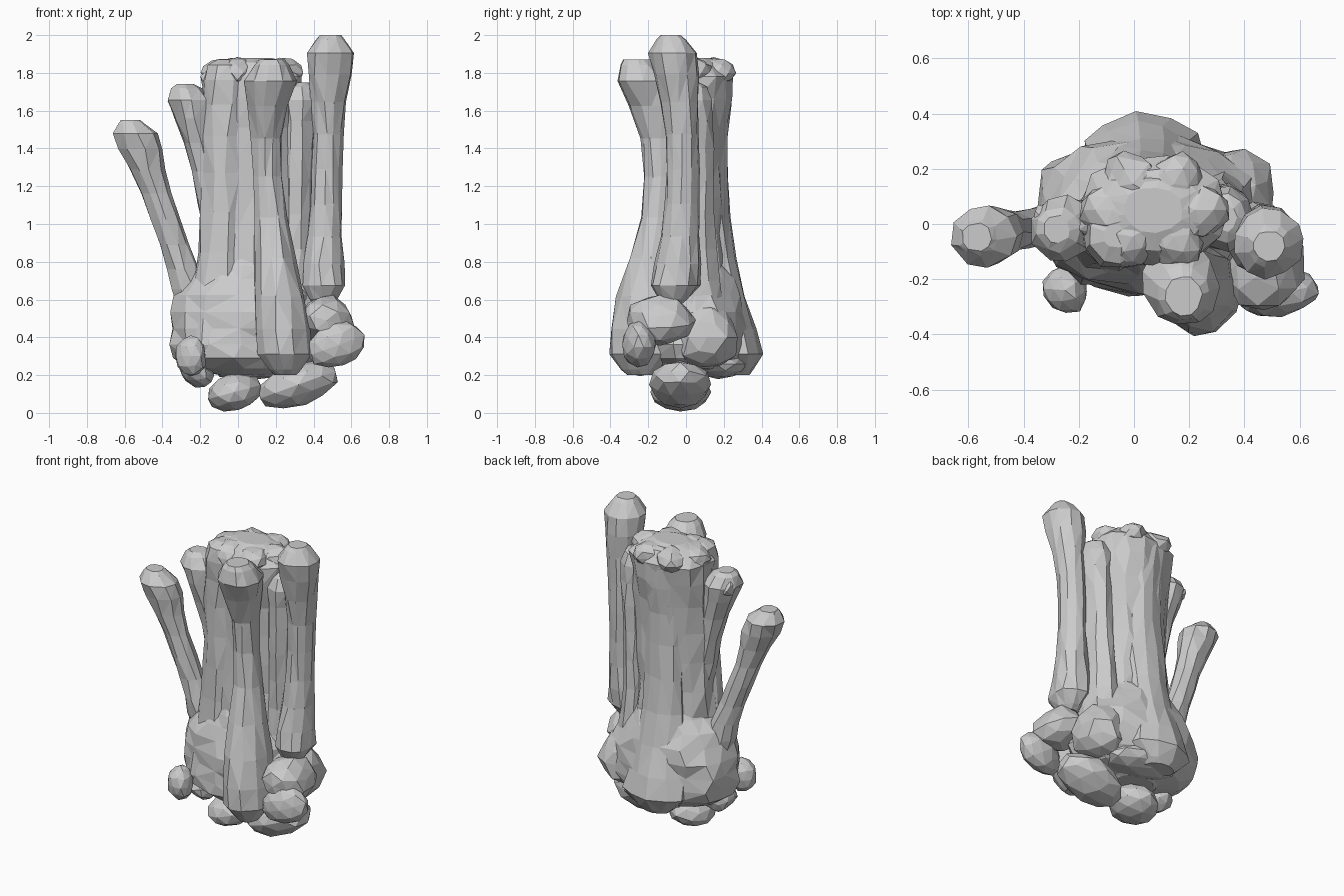
import bpy, bmesh, math, random
from mathutils import Matrix, Vector

random.seed(4)
default_cube = bpy.data.objects.get("Cube")
if default_cube:
    bpy.data.objects.remove(default_cube, do_unlink=True)

# One plain bone grey
bone_grey = bpy.data.materials.new("bone grey")
bone_grey.use_nodes = True
bone_grey.diffuse_color = (.6, .6, .6, 1)
shader = bone_grey.node_tree.nodes["Principled BSDF"]
shader.inputs["Base Color"].default_value = bone_grey.diffuse_color


def finish(name, bm):
    bmesh.ops.recalc_face_normals(bm, faces=bm.faces)
    mesh = bpy.data.meshes.new(name)
    bm.to_mesh(mesh)
    bm.free()
    mesh.materials.append(bone_grey)
    obj = bpy.data.objects.new(name, mesh)
    bpy.context.collection.objects.link(obj)


def wobble(amount):
    return 1 + random.uniform(-amount, amount)


def bone(name, foot, head, foot_size, waist, head_size,
         bow=(0, 0, 0), narrow=.5, dome=1, sides=11, rings=12):
    """Faceted bone from foot to head: domed, flared ends and a bowed waist.
    narrow is where along the bone the waist sits; dome is how round the ends are."""
    bm = bmesh.new()
    foot, head, bow = Vector(foot), Vector(head), Vector(bow)
    foot_size, waist, head_size = Vector(foot_size), Vector(waist), Vector(head_size)
    length = (head - foot).length
    loops = []
    for ring in range(rings + 1):
        # Rings crowd towards the ends, where the bone flares and rounds off
        t = (1 - math.cos(math.pi * ring / rings)) / 2
        along = t ** (math.log(.5) / math.log(narrow))
        end_size = foot_size if along < .5 else head_size
        size = waist.lerp(end_size, math.cos(math.pi * along) ** 4)
        to_end = min(t, 1 - t) * length / (min(end_size) * dome)
        if to_end < 1:
            size *= max(.4, math.sqrt(1 - (1 - to_end) ** 2))
        centre = foot.lerp(head, t) + bow * math.sin(math.pi * along)
        loop = []
        for side in range(sides):
            angle = math.tau * (side + random.uniform(-.2, .2)) / sides
            offset = Vector((size.x * math.cos(angle), size.y * math.sin(angle), 0))
            loop.append(bm.verts.new(centre + offset * wobble(.06)))
        loops.append(loop)
    for low, high in zip(loops, loops[1:]):
        for side in range(sides):
            following = (side + 1) % sides
            bm.faces.new((low[side], low[following], high[following], high[side]))
    caps = [bm.faces.new(loops[0]), bm.faces.new(loops[-1])]
    bmesh.ops.poke(bm, faces=caps)
    bmesh.ops.triangulate(bm, faces=bm.faces)
    finish(name, bm)


def nugget(name, centre, size, tilt=0, spin=0, rough=.06):
    """Faceted pebble-like bone; tilt turns it about y, spin about z, in degrees."""
    bm = bmesh.new()
    bmesh.ops.create_icosphere(bm, subdivisions=2, radius=1)
    for vert in bm.verts:
        vert.co *= wobble(rough)
    turn = Matrix.Rotation(math.radians(spin), 4, "Z") @ Matrix.Rotation(math.radians(tilt), 4, "Y")
    place = Matrix.Translation(centre) @ turn @ Matrix.Diagonal((*size, 1))
    bmesh.ops.transform(bm, matrix=place, verts=bm.verts)
    finish(name, bm)


# Central bundle: wide base, broad shaft and the shafts fused to it
bone("base_block", foot=(.04, .04, .19), head=(.05, .03, .88),
     foot_size=(.34, .28), waist=(.42, .29), head_size=(.22, .18),
     narrow=.35, dome=.4, sides=15)
bone("central_shaft", foot=(.05, .02, .4), head=(.07, .05, 1.88),
     foot_size=(.32, .22), waist=(.25, .17), head_size=(.27, .21), dome=.4, sides=13)
bone("front_right_shaft", foot=(-.1, -.07, .25), head=(-.06, -.04, 1.87),
     foot_size=(.22, .17), waist=(.12, .1), head_size=(.13, .12), dome=.5, sides=9)
bone("left_inner_shaft", foot=(.3, .05, .35), head=(.33, .02, 1.75),
     foot_size=(.16, .18), waist=(.08, .12), head_size=(.11, .12), dome=.7, sides=9)
bone("back_shaft", foot=(.03, .27, .2), head=(.06, .11, 1.87),
     foot_size=(.24, .17), waist=(.14, .1), head_size=(.17, .14), bow=(0, -.05, 0))

# Rough lumps ringed around the top of the bundle
for lump in range(6):
    angle = math.tau * lump / 6
    nugget(f"top_lump_{lump + 1}",
           centre=(.07 + .15 * math.cos(angle), .05 + .11 * math.sin(angle), 1.8),
           size=(.12, .1, .08), spin=math.degrees(angle), rough=.1)

# Free-standing long bones
bone("front_bone", foot=(.25, -.24, .2), head=(.18, -.26, 1.87),
     foot_size=(.15, .18), waist=(.08, .09), head_size=(.17, .18),
     bow=(-.05, .12, 0), narrow=.65)
bone("tall_left_bone", foot=(.45, -.07, .58), head=(.49, -.08, 2),
     foot_size=(.13, .14), waist=(.08, .09), head_size=(.14, .14), bow=(0, .06, 0))
bone("leaning_right_bone", foot=(-.2, .02, .5), head=(-.57, -.05, 1.55),
     foot_size=(.11, .1), waist=(.08, .07), head_size=(.14, .13), sides=9)
bone("short_right_bone", foot=(-.07, .03, .5), head=(-.28, -.02, 1.74),
     foot_size=(.1, .1), waist=(.07, .08), head_size=(.12, .13),
     bow=(.03, 0, 0), dome=.7, sides=9)
nugget("short_bone_knob", centre=(-.31, 0, 1.65), size=(.06, .08, .06), rough=.15)

# Knuckles under the base
nugget("lower_middle_knuckle", centre=(-.02, -.03, .11), size=(.15, .16, .1), tilt=-15, rough=.03)
nugget("lower_left_knuckle", centre=(.32, -.03, .15), size=(.23, .16, .11), tilt=-20)
nugget("lower_back_lump", centre=(.1, .17, .26), size=(.24, .16, .08), spin=-15)

# Knuckles and spurs around the base
nugget("front_pebble", centre=(-.25, -.24, .3), size=(.08, .09, .11), spin=35)
nugget("left_knuckle", centre=(.52, -.25, .36), size=(.16, .09, .12), tilt=-20, spin=10)
nugget("left_wedge", centre=(.47, -.14, .49), size=(.15, .18, .13), tilt=15, rough=.1)
nugget("left_flare", centre=(.36, .11, .4), size=(.16, .17, .17), spin=20, rough=.1)
nugget("right_spur", centre=(-.22, -.05, .22), size=(.1, .1, .08), tilt=35, rough=.1)
